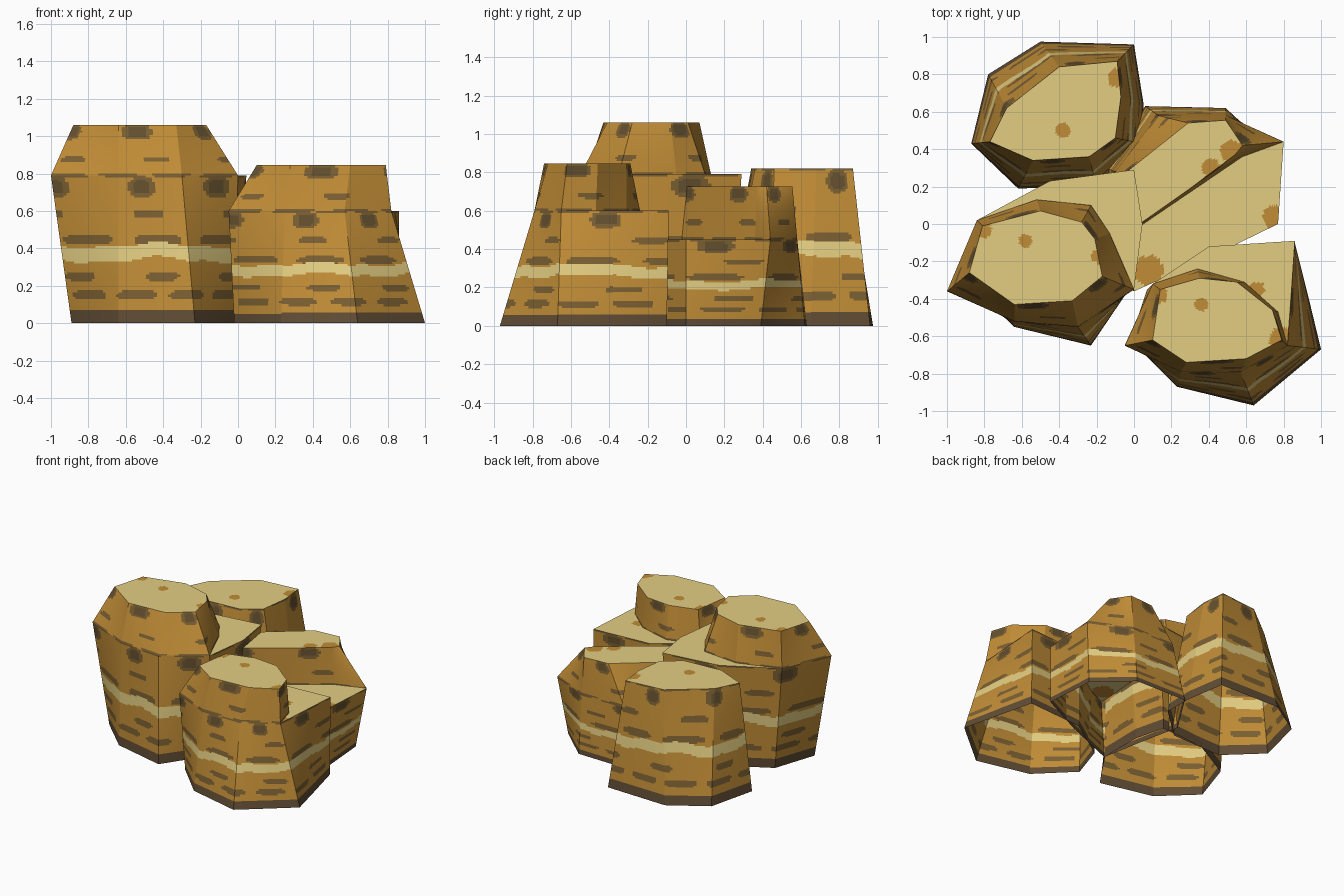
import bpy, bmesh, math
from mathutils import Vector

if "Cube" in bpy.data.objects:
    bpy.data.objects.remove(bpy.data.objects["Cube"])


def srgb(r, g, b):
    f = lambda c: c / 12.92 if c <= 0.04045 else ((c + 0.055) / 1.055) ** 2.4
    return (f(r / 255), f(g / 255), f(b / 255), 1)


PALETTE = [("ochre rock", srgb(192, 140, 54)), ("pale sand", srgb(228, 206, 130)),
           ("brown streak", srgb(122, 95, 50)), ("dark streak core", srgb(99, 79, 46)),
           ("earth base", srgb(96, 76, 52))]
OCHRE, SAND, STREAK, CORE, EARTH = range(5)
MATS = []
for name, col in PALETTE:
    m = bpy.data.materials.new(name)
    m.diffuse_color = col
    m.use_nodes = True
    m.node_tree.nodes["Principled BSDF"].inputs["Base Color"].default_value = m.diffuse_color
    MATS.append(m)

# streak rows: height fraction, half height, spacing, offset, share covered
LOWER_ROWS = [(0.19, .030, .30, .0, .76), (0.315, .025, .50, .3, .40),
              (0.565, .030, .42, .1, .70), (0.74, .026, .60, .6, .32),
              (0.92, .075, .50, .5, .36), (0.993, .012, .30, .2, .72)]
UPPER_ROWS = [(0.02, .03, .30, .2, .72), (0.32, .06, .50, .3, .30),
              (0.86, .16, .50, .5, .36)]


def streaks(s, v, rows):
    for c, half, period, off, duty in rows:
        t = (((s / period + off) % 1) - 0.5) / (duty / 2)
        if abs(t) < 1:
            power = 2.5 if half > 0.07 else 6
            d = abs(v - c) / (half * math.sqrt(1 - abs(t) ** power))
            if half > 0.07 and d < 0.6 and abs(t) < 0.6:
                return CORE
            if d < 1:
                return STREAK
    return OCHRE


def lower_wall(s, v, p):
    if v < 0.09:
        return EARTH
    w = v + 0.018 * math.sin(8 * s) + 0.010 * math.sin(19 * s)
    if 0.43 < w < 0.525:
        return SAND
    return streaks(s, v, LOWER_ROWS)


def upper_wall(s, v, p):
    return streaks(s, v, UPPER_ROWS)


def patch(bm, a, b, c, d, s0, rule, step_u=0.02, step_v=0.012):
    """Flat grid between four corners, coloured cell by cell with a rule."""
    if (a - d).length < 1e-4 and (b - c).length < 1e-4:
        return
    nu = max(2, round(max((b - a).length, (c - d).length) / step_u))
    nv = max(2, round(max((d - a).length, (c - b).length) / step_v))
    at = lambda u, v: a.lerp(b, u).lerp(d.lerp(c, u), v)
    grid = [[bm.verts.new(at(i / nu, j / nv)) for i in range(nu + 1)]
            for j in range(nv + 1)]
    length = (b - a).length
    for j in range(nv):
        for i in range(nu):
            f = bm.faces.new((grid[j][i], grid[j][i + 1],
                              grid[j + 1][i + 1], grid[j + 1][i]))
            u, v = (i + .5) / nu, (j + .5) / nv
            f.material_index = rule(s0 + u * length, v, at(u, v))


def band(bm, low, high, rule, **kw):
    """Ring of patches joining two outlines."""
    s, n = 0.0, len(low)
    for i in range(n):
        k = (i + 1) % n
        patch(bm, low[i], low[k], high[k], high[i], s, rule, **kw)
        s += (low[k] - low[i]).length


def column(name, outlines, spots):
    """outlines: base, top  or  base, ledge, ledge inner edge, top."""
    rings = [[Vector((x, y, z)) for x, y in pts] for z, pts in outlines]

    def flat(s, v, p):
        for x, y, r in spots:
            if math.hypot(p.x - x, p.y - y) < r:
                return OCHRE
        return SAND

    bm = bmesh.new()
    band(bm, rings[0], rings[1], lower_wall)
    if len(rings) == 4:
        band(bm, rings[1], rings[2], flat, step_v=0.02)
        band(bm, rings[2], rings[3], upper_wall)
    top = rings[-1]
    centre = sum(top, Vector()) / len(top)
    band(bm, top, [centre] * len(top), flat, step_u=0.02, step_v=0.015)
    bmesh.ops.remove_doubles(bm, verts=bm.verts, dist=1e-5)
    me = bpy.data.meshes.new(name)
    bm.to_mesh(me)
    bm.free()
    for m in MATS:
        me.materials.append(m)
    bpy.context.collection.objects.link(bpy.data.objects.new(name, me))


# tall front left column with a ledge at the back
FL = [(-1.0, -.36), (-.64, -.52), (-.30, -.55), (0, -.35)]
column("front_left_column", [
    (0, [(-.89, -.31), (-.64, -.55), (-.23, -.65), (-.02, -.34),
         (-.02, 0), (-.08, .23), (-.45, .2), (-.78, .02)]),
    (.79, FL + [(.045, 0), (0, .29), (-.45, .23), (-.84, .02)]),
    (.79, FL + [(-.13, -.05), (-.23, .10), (-.52, .13), (-.84, .02)]),
    (1.06, [(-.88, -.26), (-.64, -.43), (-.33, -.41), (-.17, -.28),
            (-.21, -.08), (-.28, .01), (-.5, .07), (-.81, -.01)])],
    [(-.58, -.09, .036), (-.81, -.03, .05), (-.19, -.17, .04)])

# front right column with a ledge at the back
FR = [(-.05, -.65), (.25, -.79), (.57, -.79), (.82, -.65)]
column("front_right_column", [
    (0, [(-.02, -.62), (.23, -.87), (.64, -.97), (1.0, -.67),
         (.93, -.38), (.86, -.10), (.4, -.13), (.07, -.35)]),
    (.60, FR + [(.84, -.38), (.86, -.09), (.4, -.12), (.1, -.32)]),
    (.60, FR + [(.77, -.47), (.59, -.31), (.34, -.24), (.1, -.32)]),
    (.845, [(.10, -.62), (.28, -.74), (.60, -.72), (.79, -.62),
            (.74, -.46), (.55, -.31), (.35, -.29), (.14, -.35)])],
    [(.36, -.43, .036), (.66, -.35, .04), (.79, -.62, .07), (.14, -.38, .04)])

# plain tapered back left column
column("back_left_column", [
    (0, [(-.87, .43), (-.62, .19), (-.2, .2), (.05, .43),
         (.05, .65), (0, .96), (-.5, .975), (-.78, .8)]),
    (.82, [(-.77, .44), (-.54, .34), (-.24, .36), (-.1, .46),
           (-.07, .68), (-.09, .87), (-.4, .84), (-.68, .62)])],
    [(-.38, .5, .04), (-.09, .78, .05)])

# low middle right column with a ledge at the front
MR = [(.8, .44), (.49, .58), (.13, .58), (-.1, .28), (-.05, -.05)]
column("middle_right_column", [
    (0, [(-.02, -.35), (.4, -.18), (.77, 0), (.74, .39),
         (.49, .62), (.06, .63), (-.15, .3), (-.08, -.03)]),
    (.45, [(0, -.36), (.4, -.18), (.77, 0)] + MR),
    (.45, [(.02, -.02), (.3, .17), (.58, .36)] + MR),
    (.725, [(.03, 0), (.3, .19), (.54, .37), (.58, .42),
            (.49, .555), (.29, .54), (-.05, .27), (0, .05)])],
    [(.52, .39, .06), (.41, .30, .05), (.75, .04, .06), (.08, -.25, .08)])
